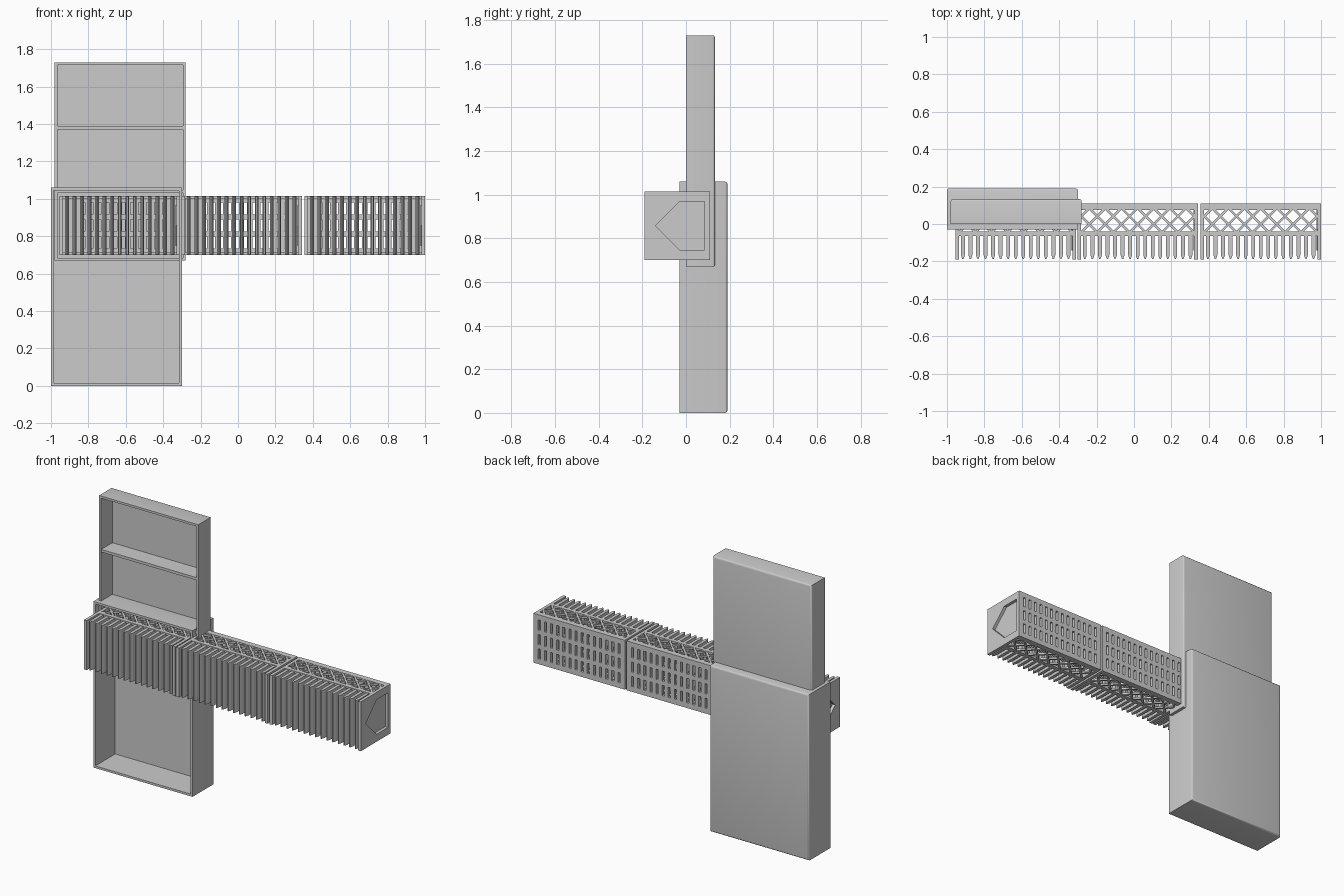
import bpy, bmesh, math
from mathutils import Vector

if "Cube" in bpy.data.objects:
    bpy.data.objects.remove(bpy.data.objects["Cube"])

L = 0.645              # cartridge length
Z0, Z1 = 0.70, 1.015   # cartridge bottom / top
ZM = (Z0 + Z1) / 2
T = 0.02               # wall thickness


def finish(bm, name, loc=(0, 0, 0)):
    bmesh.ops.recalc_face_normals(bm, faces=bm.faces[:])
    me = bpy.data.meshes.new(name)
    bm.to_mesh(me)
    bm.free()
    ob = bpy.data.objects.new(name, me)
    ob.location = loc
    bpy.context.collection.objects.link(ob)
    return ob


def thicken(bm, faces, vec):
    ret = bmesh.ops.extrude_face_region(bm, geom=faces, use_keep_orig=True)
    vs = [g for g in ret['geom'] if isinstance(g, bmesh.types.BMVert)]
    bmesh.ops.translate(bm, verts=vs, vec=vec)


def prism(bm, pts, vec):
    thicken(bm, [bm.faces.new([bm.verts.new(p) for p in pts])], vec)


def box(bm, x0, x1, y0, y1, z0, z1):
    prism(bm, [(x0, y0, z0), (x1, y0, z0), (x1, y1, z0), (x0, y1, z0)], (0, 0, z1 - z0))


# Open-fronted tray with eased back edges and optional shelves
def tray(name, x0, x1, y0, y1, z0, z1, shelves=()):
    bm = bmesh.new()
    box(bm, x0, x1, y0, y1, z0, z1)
    bmesh.ops.recalc_face_normals(bm, faces=bm.faces[:])
    back = [e for e in bm.edges if all(abs(v.co.y - y1) < 1e-5 for v in e.verts)]
    bmesh.ops.bevel(bm, geom=back, offset=0.012, segments=3, profile=0.5, affect='EDGES')
    front = min(bm.faces, key=lambda f: f.calc_center_median().y)
    bmesh.ops.inset_region(bm, faces=[front], thickness=T)
    ret = bmesh.ops.extrude_discrete_faces(bm, faces=[front])
    bmesh.ops.translate(bm, verts=ret['faces'][0].verts[:], vec=(0, y1 - y0 - T, 0))
    for z in shelves:
        box(bm, x0 + T / 2, x1 - T / 2, y0 + 0.001, y1 - T / 2, z, z + 0.017)
    ob = finish(bm, name)
    bpy.context.view_layer.objects.active = ob
    ob.select_set(True)
    bpy.ops.object.shade_smooth_by_angle(angle=math.radians(35))
    ob.select_set(False)


tray("lower_tray", -1.0, -0.30, -0.03, 0.19, 0.0, 1.06)
tray("upper_tray", -0.98, -0.28, 0.0, 0.133, 0.67, 1.73, (1.03, 1.372))

# Cartridge end plate with a five-sided opening
PENTA = [(-0.14, ZM), (-0.03, ZM + 0.11), (0.085, ZM + 0.11), (0.085, ZM - 0.11), (-0.03, ZM - 0.11)]


def end_plate(bm, x):
    edges = []
    outer = [(-0.19, Z0), (0.11, Z0), (0.11, Z1), (-0.19, Z1)]
    for loop in (outer, PENTA):
        vs = [bm.verts.new((x, y, z)) for y, z in loop]
        edges += [bm.edges.new((vs[i - 1], vs[i])) for i in range(len(vs))]
    ret = bmesh.ops.triangle_fill(bm, edges=edges, use_beauty=True)
    thicken(bm, [g for g in ret['geom'] if isinstance(g, bmesh.types.BMFace)], (T, 0, 0))


# Back wall with three rows of vertical slots
def slotted_wall(bm, n=14):
    p = (L - 2 * T) / n
    xs = [T]
    for i in range(n):
        c = T + (i + 0.5) * p
        xs += [c - 0.008, c + 0.008]
    xs.append(L - T)
    zs = [Z0]
    for r in (-1, 0, 1):
        zs += [ZM + r * 0.092 - 0.032, ZM + r * 0.092 + 0.032]
    zs.append(Z1)
    g = [[bm.verts.new((x, 0.09, z)) for z in zs] for x in xs]
    faces = [bm.faces.new((g[i][j], g[i + 1][j], g[i + 1][j + 1], g[i][j + 1]))
             for i in range(len(xs) - 1) for j in range(len(zs) - 1)
             if not (i % 2 and j % 2)]
    thicken(bm, faces, (0, T, 0))


# Rails and crossed bars forming the top or bottom lattice
def lattice(bm, z, h=0.014, n=7):
    box(bm, T, L - T, -0.065, -0.04, z, z + h)
    box(bm, T, L - T, 0.075, 0.092, z, z + h)
    y0, y1, a, b = -0.045, 0.08, T - 0.003, L - T + 0.003
    p, w = (L - 2 * T) / n, 0.009
    for s in (1, -1):
        for i in range(-2, n + 3):
            x = T + i * p
            run = y1 - y0
            t0, t1 = sorted(((a - x) / (s * run), (b - x) / (s * run)))
            t0, t1 = max(0, t0), min(1, t1)
            if t1 - t0 < 0.05:
                continue
            P = Vector((x + s * run * t0, y0 + run * t0, z + 0.001))
            Q = Vector((x + s * run * t1, y0 + run * t1, z + 0.001))
            o = Vector((w, 0, 0))
            prism(bm, [P - o, P + o, Q + o, Q - o], (0, 0, h - 0.002))


# Comb fins with tapered front edges and a V cut for the inner channel
def fins(bm, n=15):
    p = (L - 2 * T) / n
    w = 0.02
    V = [(-0.168, Z0 + 0.003), (-0.168, Z1 - 0.003), (-0.045, Z1 - 0.003),
         (-0.045, ZM + 0.095), (-0.14, ZM), (-0.045, ZM - 0.095), (-0.045, Z0 + 0.003)]
    for i in range(n):
        c = T + (i + 0.5) * p
        prism(bm, [(c - w / 2, y, z) for y, z in V], (w, 0, 0))
        prism(bm, [(c - w / 2, -0.168, Z0 + 0.003), (c - 0.003, -0.188, Z0 + 0.003),
                   (c + 0.003, -0.188, Z0 + 0.003), (c + w / 2, -0.168, Z0 + 0.003)],
              (0, 0, Z1 - Z0 - 0.006))


bm = bmesh.new()
end_plate(bm, 0)
end_plate(bm, L - T)
# Thin closing sheet behind the right-hand opening
prism(bm, [(L - T - 0.004, y * 1.02, z) for y, z in PENTA], (0.005, 0, 0))
slotted_wall(bm)
lattice(bm, Z0)
lattice(bm, Z1 - 0.014)
fins(bm)
first = finish(bm, "cartridge_left", (-0.955, 0, 0))

# Two more cartridges in the row
for name, x in (("cartridge_middle", -0.303), ("cartridge_right", 1.0 - L)):
    ob = bpy.data.objects.new(name, first.data)
    ob.location.x = x
    bpy.context.collection.objects.link(ob)
